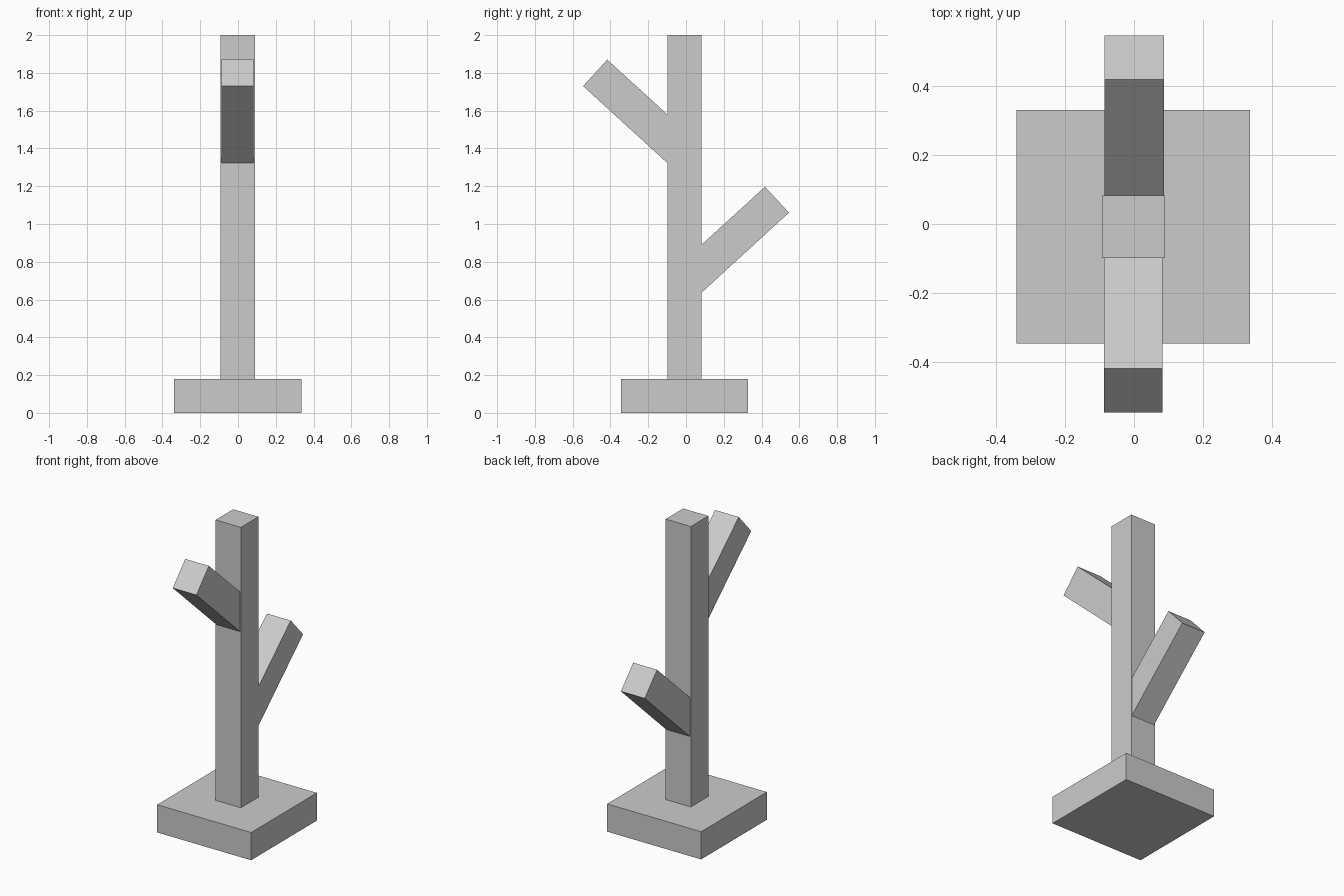
import bpy, bmesh

if "Cube" in bpy.data.objects:
    bpy.data.objects.remove(bpy.data.objects["Cube"])


def prism(name, profile, x0, x1):
    """Extrude a (y, z) profile along x from x0 to x1."""
    bm = bmesh.new()
    face = bm.faces.new([bm.verts.new((x0, y, z)) for y, z in profile])
    ext = bmesh.ops.extrude_face_region(bm, geom=[face])
    verts = [g for g in ext["geom"] if isinstance(g, bmesh.types.BMVert)]
    bmesh.ops.translate(bm, verts=verts, vec=(x1 - x0, 0, 0))
    bmesh.ops.recalc_face_normals(bm, faces=bm.faces)
    mesh = bpy.data.meshes.new(name)
    bm.to_mesh(mesh)
    bm.free()
    obj = bpy.data.objects.new(name, mesh)
    bpy.context.collection.objects.link(obj)
    return obj


def box(name, x, y, z):
    return prism(name, [(y[0], z[0]), (y[1], z[0]), (y[1], z[1]), (y[0], z[1])], *x)


def branch(name, low_tip, high_tip, root_y, low_z, high_z, x):
    """Slanted square arm; its root runs a little way into the post."""
    slope = (low_tip[1] - low_z) / (low_tip[0] - root_y)
    sink = -0.06 if root_y > 0 else 0.06
    prism(name, [(root_y + sink, low_z + slope * sink), low_tip, high_tip,
                 (root_y + sink, high_z + slope * sink)], *x)


# Base slab and upright post
box("base", (-0.339, 0.336), (-0.345, 0.329), (0, 0.18))
box("post", (-0.092, 0.089), (-0.098, 0.082), (0.18, 2.0))

# Upper branch leans to the front, lower branch to the back
branch("front_branch", (-0.545, 1.73), (-0.417, 1.87), -0.098, 1.322, 1.58, (-0.087, 0.083))
branch("back_branch", (0.545, 1.06), (0.418, 1.197), 0.082, 0.636, 0.89, (-0.085, 0.086))
